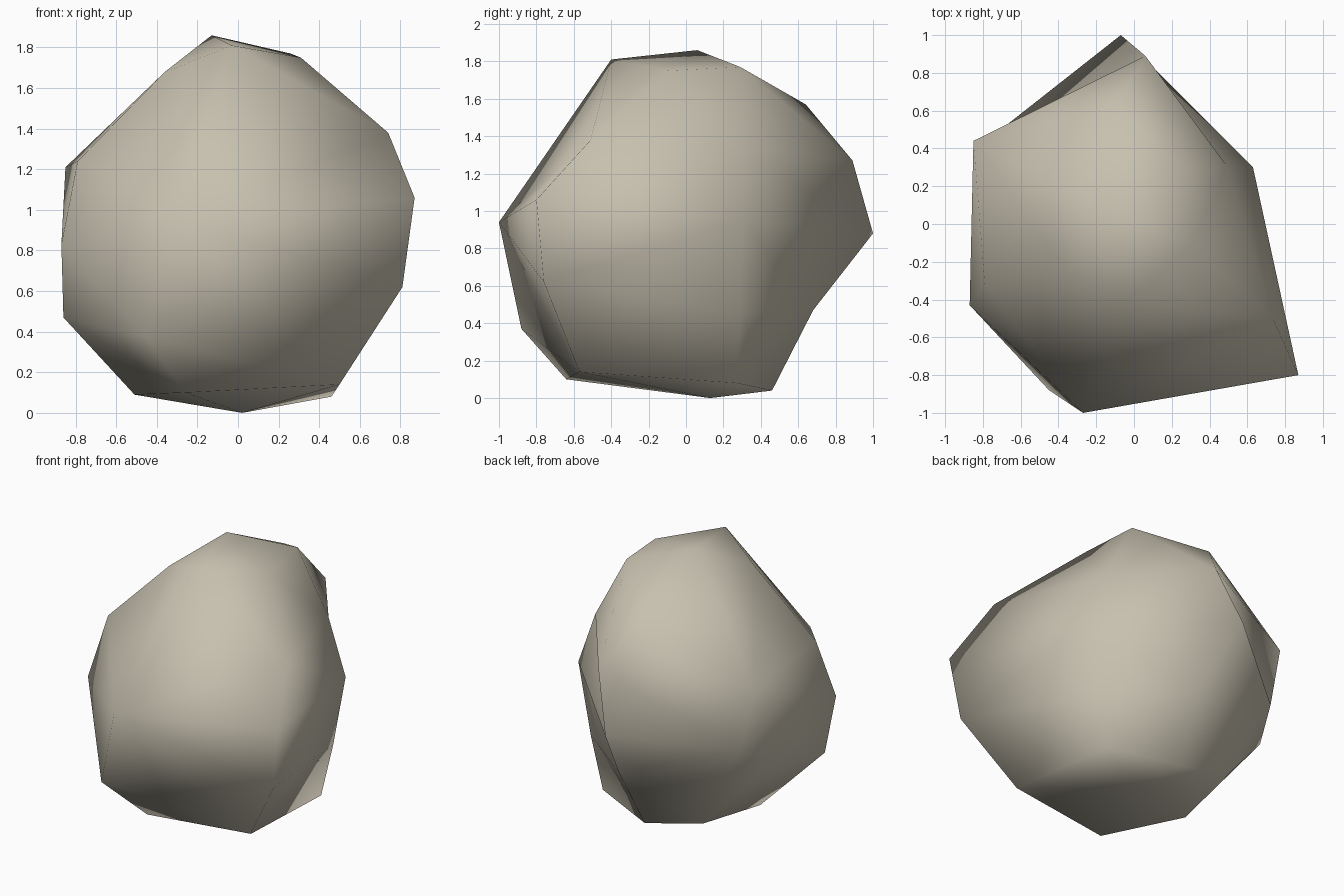
import bpy, bmesh
from mathutils import Vector

if "Cube" in bpy.data.objects:
    bpy.data.objects.remove(bpy.data.objects["Cube"])

# Corner points of the boulder
CORNERS = [
    # crown
    (-.13, .06, 1.86), (-.03, -.40, 1.81), (.31, -.10, 1.75), (.26, .29, 1.77),
    (-.09, .64, 1.57), (-.36, -.25, 1.68),
    # shoulders
    (.74, -.51, 1.38), (.49, .31, 1.33), (.06, .89, 1.27),
    (-.85, .44, 1.21), (-.79, -.32, 1.24),
    # waist
    (.87, -.80, 1.06), (.63, .30, .95), (-.07, 1.0, .88), (-.75, .465, .76),
    (-.87, -.43, .83), (-.27, -1.0, .94),
    # lower flank
    (.81, -.76, .62), (.54, .29, .45), (.05, .68, .47), (-.80, .30, .56),
    (-.86, -.32, .47), (-.45, -.88, .37),
    # base
    (.50, -.57, .14), (.46, .27, .08), (0, .46, .04), (.02, .13, 0),
    (-.26, -.64, .10), (-.51, -.10, .09), (-.42, .41, .13),
]
CENTRE = Vector((0, 0, .93))

# Join neighbouring corners on a unit sphere, then move them to their true radius
bm = bmesh.new()
verts = [bm.verts.new((Vector(p) - CENTRE).normalized()) for p in CORNERS]
bmesh.ops.convex_hull(bm, input=list(bm.verts))
for v, p in zip(verts, CORNERS):
    v.co = p

# Turn the diagonals that form the hollows and ridges on the back:
# right shoulder, left shoulder, upper back, lower back; each only towards the far pair
for a, b, c, d in ((8, 12, 13, 7), (9, 13, 8, 14), (4, 7, 3, 8), (19, 24, 18, 25)):
    edge = bm.edges.get((verts[a], verts[b]))
    if edge:
        far = {v for f in edge.link_faces for v in f.verts} - set(edge.verts)
        if far == {verts[c], verts[d]}:
            bmesh.utils.edge_rotate(edge, True)
bmesh.ops.recalc_face_normals(bm, faces=list(bm.faces))
for f in bm.faces:
    f.smooth = True

mesh = bpy.data.meshes.new("boulder")
bm.to_mesh(mesh)
bm.free()

# Single stone colour
stone = bpy.data.materials.new("warm grey stone")
stone.diffuse_color = (.57, .53, .43, 1)
stone.use_nodes = True
stone.node_tree.nodes["Principled BSDF"].inputs["Base Color"].default_value = stone.diffuse_color
mesh.materials.append(stone)
boulder = bpy.data.objects.new("boulder", mesh)
bpy.context.collection.objects.link(boulder)
